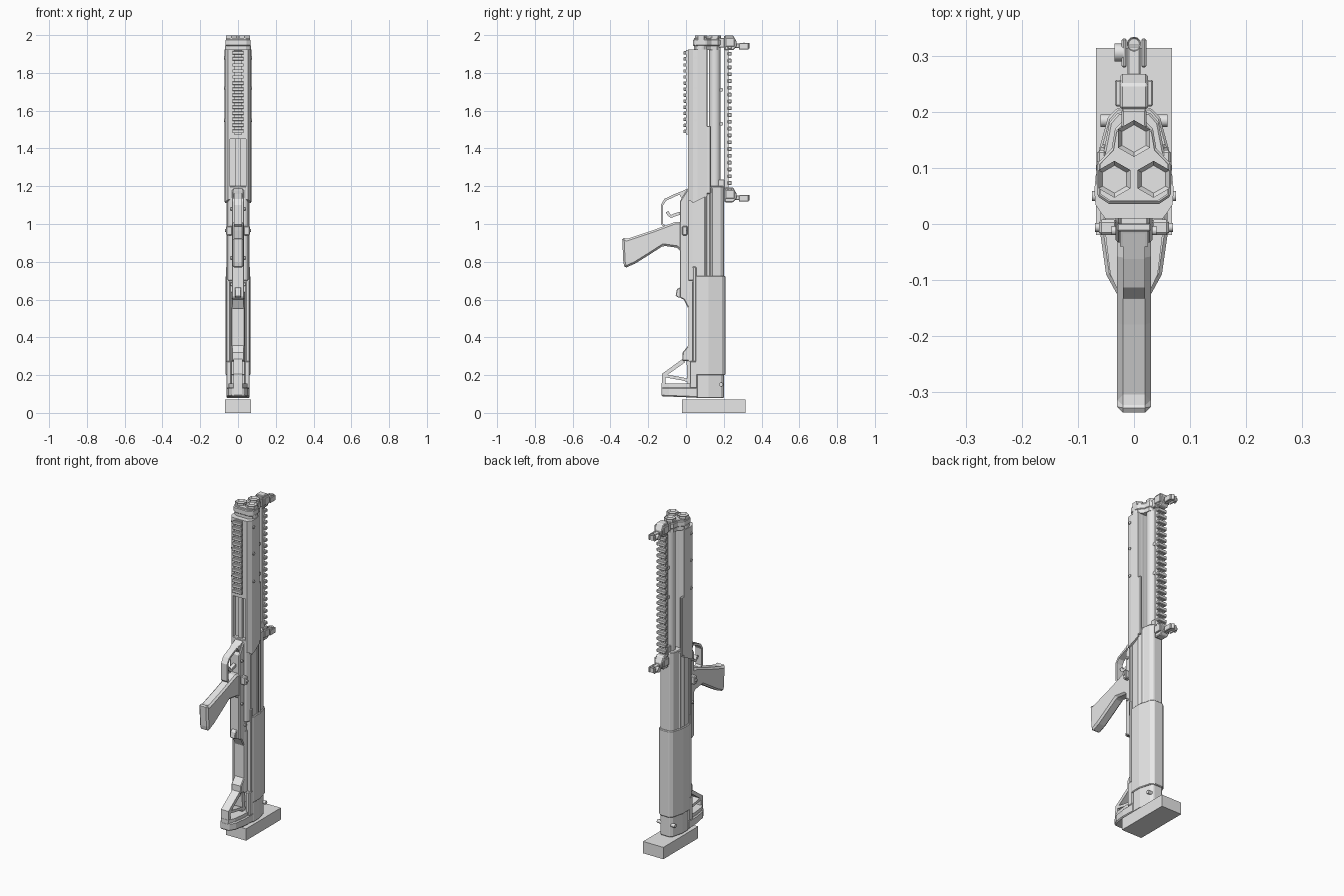
import bpy, bmesh, math
from mathutils import Vector, Matrix

cube = bpy.data.objects.get("Cube")
if cube:
    bpy.data.objects.remove(cube, do_unlink=True)

grey = bpy.data.materials.new("plain_grey")
grey.use_nodes = True
grey.diffuse_color = (0.8, 0.8, 0.8, 1)
grey.node_tree.nodes["Principled BSDF"].inputs["Base Color"].default_value = grey.diffuse_color


def finish(name, bm, bevel=0.0, smooth=False):
    """Turn a bmesh into a named, coloured object."""
    bmesh.ops.recalc_face_normals(bm, faces=bm.faces)
    mesh = bpy.data.meshes.new(name)
    bm.to_mesh(mesh)
    bm.free()
    obj = bpy.data.objects.new(name, mesh)
    bpy.context.collection.objects.link(obj)
    mesh.materials.append(grey)
    if bevel:
        mod = obj.modifiers.new("bevel", "BEVEL")
        mod.width, mod.segments, mod.limit_method = bevel, 1, "ANGLE"
        mod.angle_limit = math.radians(40)
    if smooth:
        bpy.ops.object.select_all(action="DESELECT")
        obj.select_set(True)
        bpy.context.view_layer.objects.active = obj
        bpy.ops.object.shade_smooth_by_angle(angle=math.radians(35))
    return obj


def extrude(name, low, high, bevel=0.0):
    """Join two matching outlines into a closed solid."""
    bm = bmesh.new()
    a = [bm.verts.new(p) for p in low]
    b = [bm.verts.new(p) for p in high]
    bm.faces.new(a[::-1])
    bm.faces.new(b)
    for i in range(len(a)):
        j = (i + 1) % len(a)
        bm.faces.new((a[i], a[j], b[j], b[i]))
    return finish(name, bm, bevel)


def column(name, half, z0, z1, slope=0.0, bevel=0.0):
    """Upright solid from a half outline (x, y) mirrored over x."""
    pts = half + [(-x, y) for x, y in reversed(half)]
    front = min(y for x, y in half)
    return extrude(name, [(x, y, z0 + slope * (y - front)) for x, y in pts],
                   [(x, y, z1) for x, y in pts], bevel)


def slab(name, profile, width, x=0.0, bevel=0.0):
    """Side profile (y, z) given thickness across x."""
    return extrude(name, [(x - width / 2, y, z) for y, z in profile],
                   [(x + width / 2, y, z) for y, z in profile], bevel)


def box(name, x, y, z, bevel=0.0):
    """Box from ranges."""
    return slab(name, [(y[0], z[0]), (y[1], z[0]), (y[1], z[1]), (y[0], z[1])],
                x[1] - x[0], (x[0] + x[1]) / 2, bevel)


def pair(name, x, y, z, bevel=0.0):
    box("left_" + name, x, y, z, bevel)
    box("right_" + name, (-x[1], -x[0]), y, z, bevel)


def strap(name, path, thick, width):
    """Bent flat bar following a side path (y, z)."""
    pts = [Vector(p) for p in path]
    sides = ([], [])
    for i, p in enumerate(pts):
        d = (pts[min(i + 1, len(pts) - 1)] - pts[max(i - 1, 0)]).normalized()
        n = Vector((-d.y, d.x)) * thick / 2
        sides[0].append(tuple(p + n))
        sides[1].append(tuple(p - n))
    return slab(name, sides[0] + sides[1][::-1], width)


def rod(name, centre, radius, length, sides=24, axis="Z", bore=0.0):
    """Cylinder, optionally with a recessed far end."""
    bm = bmesh.new()
    bmesh.ops.create_cone(bm, cap_ends=True, segments=sides, radius1=radius,
                          radius2=radius, depth=length)
    if bore:
        top = max(bm.faces, key=lambda f: f.calc_center_median().z)
        bmesh.ops.inset_region(bm, faces=[top], thickness=radius * 0.25)
        bmesh.ops.translate(bm, verts=top.verts, vec=(0, 0, -bore))
    turn = Matrix.Rotation(math.pi / 2, 4, "Y") if axis == "X" else Matrix()
    bm.transform(Matrix.Translation(centre) @ turn)
    return finish(name, bm, smooth=sides > 8)


# Display base
box("base_block", (-0.068, 0.068), (-0.02, 0.315), (0, 0.072))

# Stock
column("stock_shell", [(0.05, 0.04), (0.065, 0.055), (0.066, 0.12), (0.047, 0.19),
                       (0.03, 0.208)], 0.2, 0.725, bevel=0.004)
column("stock_heel", [(0.05, 0.055), (0.06, 0.065), (0.06, 0.12), (0.042, 0.185),
                      (0.028, 0.2)], 0.078, 0.21, bevel=0.004)
column("stock_spine", [(0.032, 0.013), (0.036, 0.02), (0.036, 0.06)], 0.27, 0.64)
pair("stock_flange", (0.04, 0.063), (0.035, 0.055), (0.27, 0.775), 0.004)
pair("stock_cheek_plate", (0.035, 0.062), (0.02, 0.06), (0.13, 0.275), 0.005)
butt = [(0.028, -0.13), (0.05, -0.09), (0.06, -0.02), (0.06, 0.065)]
column("butt_pad", butt, 0.088, 0.135, slope=-0.04, bevel=0.006)
column("butt_pad_step", [(x * 0.85, y) for x, y in butt], 0.13, 0.155)
strap("toe_strut", [(-0.118, 0.14), (-0.118, 0.2), (-0.01, 0.278)], 0.022, 0.05)
strap("toe_crossbar", [(-0.12, 0.198), (-0.02, 0.18), (0.035, 0.165)], 0.016, 0.05)
strap("toe_upright", [(0.02, 0.14), (0.015, 0.3)], 0.025, 0.05)
slab("toe_latch", [(-0.02, 0.275), (0.03, 0.275), (0.03, 0.36), (0.015, 0.36),
                   (-0.018, 0.32)], 0.065, bevel=0.004)
for z in (0.15, 0.7):
    rod("stock_pin", (0, 0.185 if z < 0.5 else 0.045, z), 0.011, 0.12, 12, "X")

# Receiver
column("receiver", [(0.045, 0.012), (0.056, 0.035), (0.058, 0.11), (0.044, 0.182),
                    (0.028, 0.2)], 0.7, 1.2, bevel=0.004)
slab("lower_receiver", [(-0.033, 0.61), (-0.012, 0.6), (0.014, 0.55), (0.04, 0.55),
                        (0.04, 1.19), (0.005, 1.18), (-0.033, 1.12)], 0.066, bevel=0.005)
slab("loading_latch", [(-0.055, 0.62), (-0.04, 0.61), (-0.03, 0.61), (-0.03, 0.665),
                       (-0.048, 0.655)], 0.034, bevel=0.003)
pair("receiver_rib", (0.04, 0.062), (0.097, 0.115), (0.72, 1.19), 0.006)
pair("receiver_rear_rib", (0.035, 0.06), (0.123, 0.143), (0.72, 1.19), 0.006)
pair("action_bar", (0.05, 0.06), (0.04, 0.055), (0.77, 1.14))
pair("selector", (0.03, 0.063), (-0.02, 0.008), (0.94, 0.99), 0.005)
rod("selector_pin", (0, -0.006, 0.965), 0.008, 0.14, 12, "X")
for y, z in ((-0.012, 0.82), (-0.012, 1.08), (0.02, 0.68)):
    rod("receiver_pin", (0, y, z), 0.008, 0.08, 12, "X")

# Grip, trigger and guard
slab("grip", [(-0.338, 0.93), (-0.315, 0.92), (-0.18, 0.965), (-0.06, 1.01), (-0.02, 1.01),
              (-0.02, 0.85), (-0.05, 0.875), (-0.12, 0.885), (-0.19, 0.84),
              (-0.27, 0.79), (-0.325, 0.766), (-0.332, 0.8)], 0.06, bevel=0.01)
strap("trigger_guard", [(0.0, 1.175), (-0.06, 1.152), (-0.11, 1.128), (-0.127, 1.1),
                        (-0.127, 1.0), (-0.1, 0.975)], 0.013, 0.04)
slab("guard_root", [(0.015, 1.19), (-0.04, 1.165), (-0.02, 1.13), (0.015, 1.13)], 0.05)
strap("trigger", [(-0.02, 1.06), (-0.055, 1.05), (-0.08, 1.04), (-0.092, 1.05),
                  (-0.1, 1.065)], 0.016, 0.02)

# Barrel and twin magazine tubes
rod("barrel", (0, 0.153, 1.565), 0.03, 0.76)
for side, x in (("left", 0.035), ("right", -0.035)):
    rod(side + "_magazine_tube", (x, 0.08, 1.565), 0.033, 0.76)

# Sliding handguard with an open slot below its front panel
column("handguard_body", [(0.069, 0.035), (0.071, 0.06), (0.066, 0.112)], 1.11, 1.925, 0.5)
column("handguard_panel", [(0.052, 0.01), (0.07, 0.036)], 1.45, 1.925)
for side, s in (("left", 1), ("right", -1)):
    ring = [(0.042 * s, 0.036), (0.042 * s, 0.01), (0.052 * s, 0.01), (0.07 * s, 0.036)]
    extrude(side + "_handguard_lip", [(x, y, 1.13 - 0.6 * (y - 0.01)) for x, y in ring],
            [(x, y, 1.45) for x, y in ring])
box("slot_runner", (-0.012, 0.012), (0.022, 0.036), (1.19, 1.45))
pair("handguard_rear_wing", (0.05, 0.066), (0.108, 0.132), (1.16, 1.52), 0.004)
for z in (1.55, 1.72, 1.88):
    rod("handguard_screw", (0, 0.05, z), 0.009, 0.15, 12, "X")

# Front accessory rail
box("front_rail", (-0.022, 0.022), (0.0, 0.012), (1.475, 1.92))
for i in range(14):
    z = 1.49 + i * 0.032
    box("front_rail_tooth", (-0.03, 0.03), (-0.013, 0.001), (z - 0.009, z + 0.009), 0.002)

# Muzzle clamp and hexagonal caps
clamp = [(0.045, 0.036), (0.066, 0.05), (0.066, 0.108), (0.04, 0.135), (0.034, 0.17),
         (0.018, 0.186)]
column("muzzle_collar", [(x * 0.92, 0.1 + (y - 0.1) * 0.92) for x, y in clamp], 1.92, 1.985)
column("muzzle_clamp", clamp, 1.943, 1.977, bevel=0.004)
for name, x, y in (("barrel_cap", 0, 0.153), ("left_tube_cap", 0.035, 0.08),
                   ("right_tube_cap", -0.035, 0.08)):
    rod(name, (x, y, 1.985), 0.033, 0.028, 6, bore=0.012)

# Top rail
box("top_rail", (-0.02, 0.02), (0.2, 0.224), (1.12, 1.995))
for i in range(24):
    z = 1.145 + i * 0.036
    box("top_rail_tooth", (-0.03, 0.03), (0.221, 0.242), (z - 0.01, z + 0.01), 0.003)
for z in (1.21, 1.96):
    box("rail_mount", (-0.022, 0.022), (0.165, 0.205), (z - 0.025, z + 0.025), 0.003)
for z in (1.53, 1.71):
    rod("barrel_stud", (0, 0.187, z), 0.01, 0.03, 12, "X")

# Folding sights, one at each end of the top rail
for name, z in (("front_sight", 1.95), ("rear_sight", 1.145)):
    slab(name + "_base", [(0.205, z - 0.03), (0.25, z - 0.03), (0.268, z - 0.01),
                          (0.268, z + 0.015), (0.25, z + 0.048), (0.205, z + 0.048)],
         0.05, bevel=0.004)
    pair(name + "_clamp", (0.022, 0.034), (0.21, 0.258), (z - 0.01, z + 0.035), 0.003)
    box(name + "_arm", (-0.012, 0.012), (0.26, 0.32), (z - 0.018, z + 0.006), 0.003)
    pair(name + "_ear", (0.013, 0.022), (0.28, 0.332), (z - 0.026, z + 0.008), 0.003)
    rod(name + "_post", (0, 0.322, z - 0.006), 0.013, 0.03, 12, bore=0.006)
    rod(name + "_knob", (-0.027, 0.307, z - 0.006), 0.016, 0.016, 12, "X")
